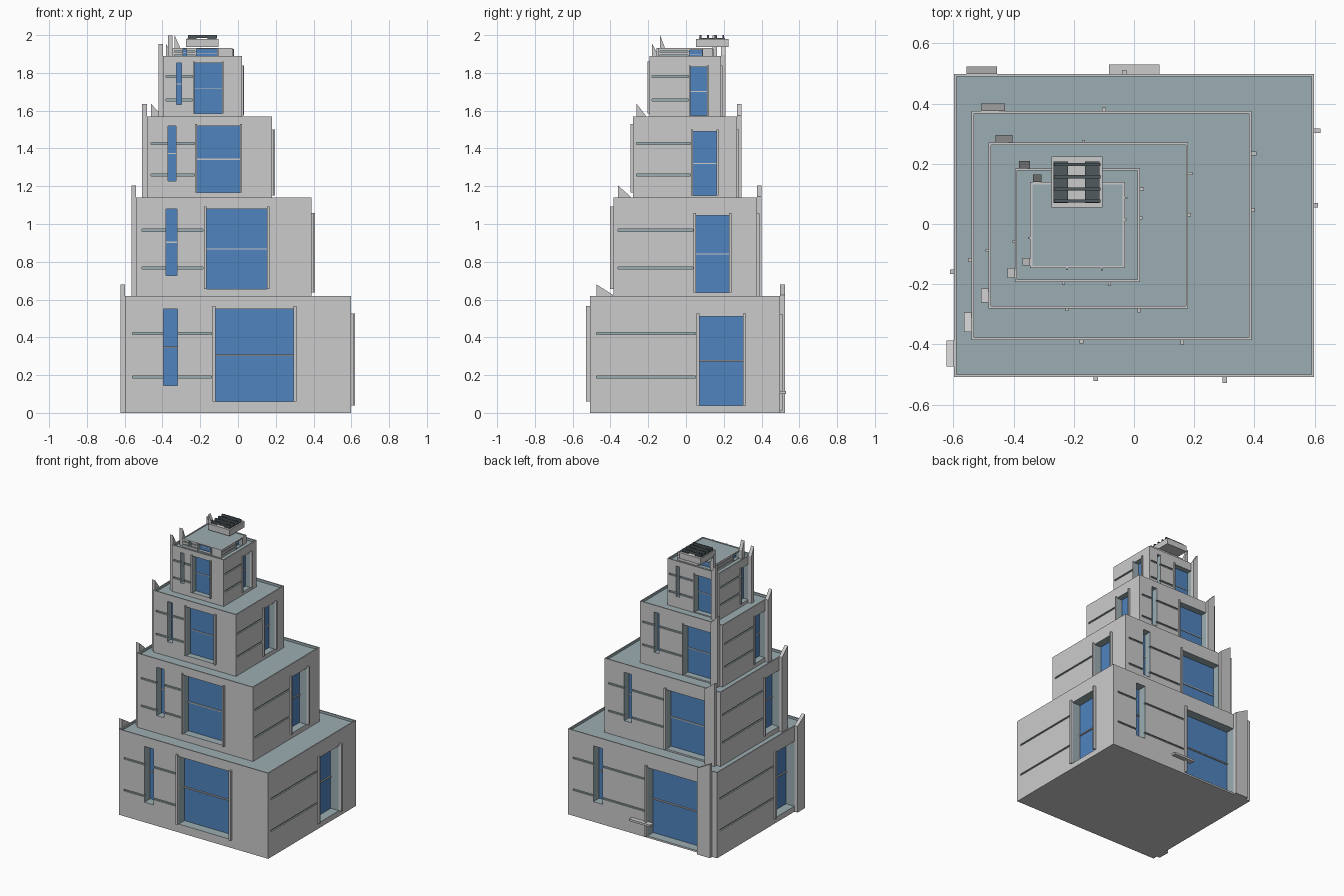
import bpy, bmesh
from mathutils import Matrix, Vector

if "Cube" in bpy.data.objects:
    bpy.data.objects.remove(bpy.data.objects["Cube"])


def material(name, rgb):
    m = bpy.data.materials.new(name)
    m.diffuse_color = (*rgb, 1)
    m.use_nodes = True
    m.node_tree.nodes["Principled BSDF"].inputs["Base Color"].default_value = m.diffuse_color
    return m


GLASS = material("blue_glass", (0.08, 0.23, 0.52))
SLATE = material("slate", (0.33, 0.42, 0.45))
DARK = material("dark_metal", (0.08, 0.10, 0.11))
WALL = material("wall", (0.6, 0.6, 0.6))


def add_box(bm, a, b):
    a, b = Vector(a), Vector(b)
    size = [abs(q - p) for p, q in zip(a, b)]
    m = Matrix.Translation((a + b) / 2) @ Matrix.Diagonal((*size, 1))
    return bmesh.ops.create_cube(bm, size=1, matrix=m)["verts"]


def make(name, bm, mat=None):
    me = bpy.data.meshes.new(name)
    bm.to_mesh(me)
    bm.free()
    ob = bpy.data.objects.new(name, me)
    bpy.context.collection.objects.link(ob)
    if mat:
        me.materials.append(mat)
    return ob


def boxes(name, pairs, mat=None):
    bm = bmesh.new()
    for a, b in pairs:
        add_box(bm, a, b)
    return make(name, bm, mat)


def carve(ob, cutters):
    for c in cutters:
        mod = ob.modifiers.new("cut", "BOOLEAN")
        mod.operation = "DIFFERENCE"
        mod.solver = "EXACT"
        mod.material_mode = "TRANSFER"
        mod.object = c
    dg = bpy.context.evaluated_depsgraph_get()
    me = bpy.data.meshes.new_from_object(ob.evaluated_get(dg))
    ob.modifiers.clear()
    ob.data = me
    for c in cutters:
        bpy.data.objects.remove(c)


# Per wall: big opening (u0, u1, z0, z1) as fractions, slit window, end fin
WALLS = {
    "front": ((0.40, 0.746, 0.097, 0.887), True, False),
    "right": ((0.575, 0.805, 0.064, 0.823), False, False),
    "back": ((0.533, 0.879, 0.02, 0.82), True, True),
    "left": ((0.66, 0.88, 0.064, 0.823), False, True),
}


def tier(i, x0, x1, y0, y1, z0, z1, s, lip, rise):
    H = z1 - z0
    d = 0.07 * s
    tag = f"tier_{i}_"
    body = boxes(tag + "body", [((x0, y0, z0), (x1, y1, z1))], WALL)
    place = {
        "front": lambda u, n, z: (x0 + u, y0 - n, z),
        "right": lambda u, n, z: (x1 + n, y0 + u, z),
        "back": lambda u, n, z: (x1 - u, y1 + n, z),
        "left": lambda u, n, z: (x0 - n, y1 - u, z),
    }
    e = 0.008
    recess = [((x0 + e, y0 + e, z1 - lip), (x1 - e, y1 - e, z1 + 0.1))]
    grooves, panes, bars, jambs = [], [], [], []
    fins = bmesh.new()
    for side, (win, slit, fin) in WALLS.items():
        P = place[side]
        L = (x1 - x0) if side in ("front", "back") else (y1 - y0)

        def wbox(u0, u1, n0, n1, za, zb):
            return P(u0, n0, za), P(u1, n1, zb)

        # window recesses, glass and cross bars
        openings = [win] + ([(0.17, 0.232, 0.234, 0.887)] if slit else [])
        for f in openings:
            u0, u1, za, zb = f[0] * L, f[1] * L, z0 + f[2] * H, z0 + f[3] * H
            recess.append(wbox(u0, u1, -d, 0.05, za, zb))
            panes.append(wbox(u0 - .002, u1 + .002, -d - .004, -d + .004,
                              za - .002, zb + .002))
            zm = (za + zb) / 2
            bars.append(wbox(u0, u1, -d, -d + 0.012 * s, zm - .004 * s, zm + .004 * s))
        # raised jambs beside the large opening
        u0, u1, za, zb = win[0] * L, win[1] * L, z0 + win[2] * H, z0 + win[3] * H
        w = 0.015 * s
        jambs.append(wbox(u0 - w, u0, -.002, 0.014 * s, za, zb + w))
        if not fin:
            jambs.append(wbox(u1, u1 + w, -.002, 0.021 * s, za, zb + w))
        # horizontal grooves
        t = min(0.006, 0.05 * H)
        for f in (0.306, 0.677):
            zc = z0 + f * H
            grooves.append(wbox(0.033 * L, u0 - w * 1.3, -0.01, 0.05, zc - t, zc + t))
        # end fin with sloping top
        if fin:
            vs = add_box(fins, *wbox(0.88 * L, 0.966 * L, 0, 0.025, z0, z1 + rise))
            low = Vector(P(0.88 * L, 0, 0))
            ax = 0 if side == "back" else 1
            for v in vs:
                if v.co.z > z1 and abs(v.co[ax] - low[ax]) < 1e-4:
                    v.co.z = z1 + 0.005
    carve(body, [boxes("recess_cutter", recess, SLATE),
                 boxes("groove_cutter", grooves, SLATE)])
    boxes(tag + "glass", panes, GLASS)
    boxes(tag + "window_bars", bars)
    boxes(tag + "jambs", jambs)
    make(tag + "fins", fins)


# Stepped tiers, each starting on the sunken roof of the one below
tier(1, -0.598, 0.598, -0.508, 0.498, 0.0, 0.62, 1.0, 0.017, 0.06)
tier(2, -0.54, 0.39, -0.385, 0.376, 0.603, 1.14, 0.85, 0.017, 0.063)
tier(3, -0.483, 0.18, -0.28, 0.27, 1.123, 1.57, 0.7, 0.017, 0.066)
tier(4, -0.396, 0.02, -0.192, 0.185, 1.553, 1.89, 0.6, 0.017, 0.064)
tier(5, -0.346, -0.03, -0.147, 0.14, 1.873, 1.932, 0.4, 0.004, 0.067)

# Small ledge on the back by the doorway
boxes("back_ledge", [((-0.083, 0.49, 0.10), (0.085, 0.53, 0.115))])

# Rooftop unit with rails and slats
boxes("rooftop_unit", [((-0.274, 0.054, 1.936), (-0.104, 0.224, 1.98))])
boxes("rooftop_rails", [((x, 0.07, 1.978), (x + 0.048, 0.207, 1.986))
                        for x in (-0.267, -0.162)], DARK)
boxes("rooftop_slats", [((-0.265, y - 0.005, 1.985), (-0.112, y + 0.005, 2.0))
                        for y in (0.077, 0.117, 0.157, 0.197)], DARK)
